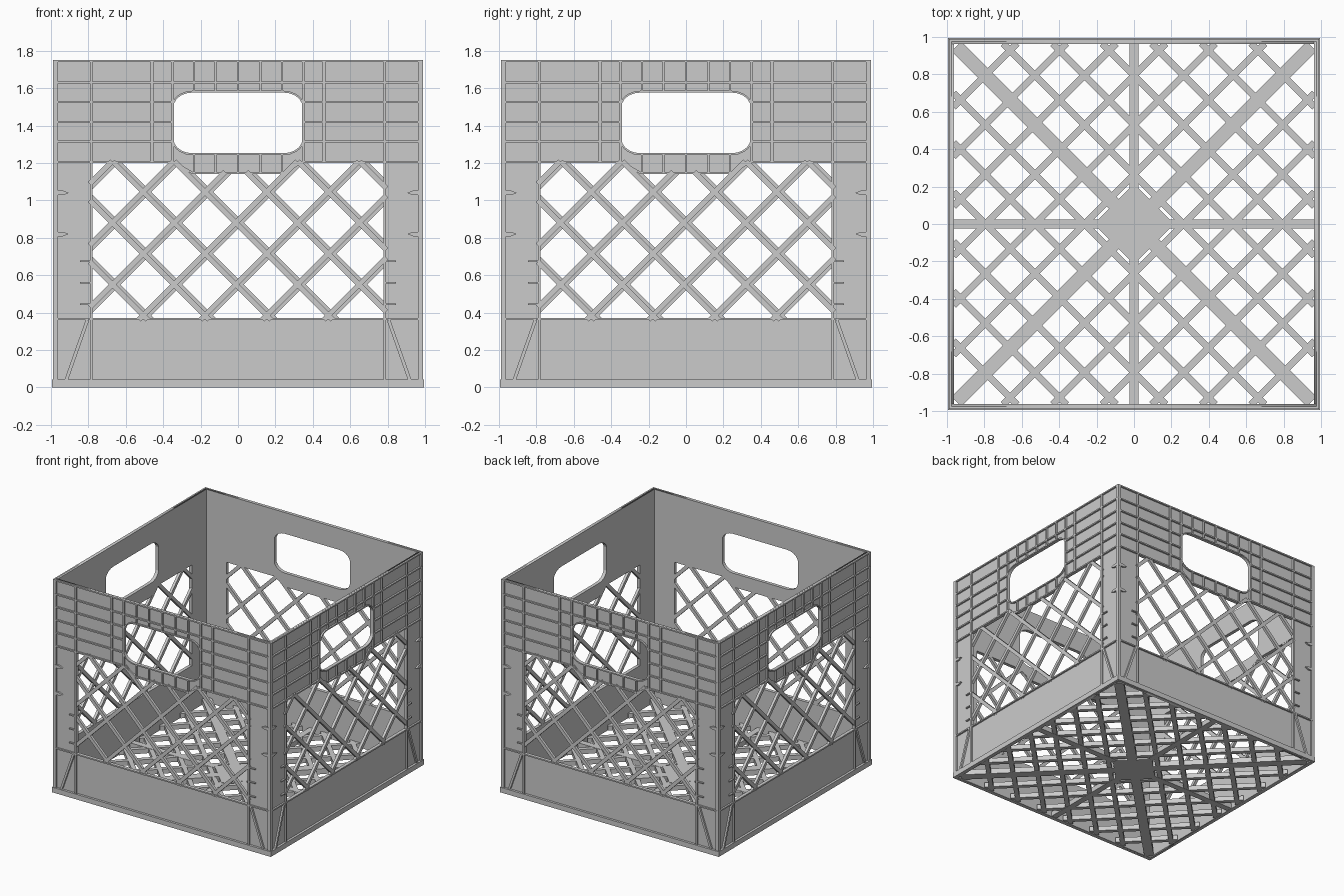
import bpy, bmesh, math
from mathutils import Vector, Matrix

if "Cube" in bpy.data.objects:
    bpy.data.objects.remove(bpy.data.objects["Cube"])

INNER, FACE, RIB = -0.962, -0.976, -0.99   # wall depths along y (front wall)
WIN_U, WIN_LO, WIN_HI = 0.785, 0.37, 1.2


def link(name, mesh):
    ob = bpy.data.objects.new(name, mesh)
    bpy.context.collection.objects.link(ob)
    return ob


def bar(bm, p, q, w, d0, d1, floor=False):
    """Rectangular bar from p to q in the wall plane (u,z) or floor plane (x,y)."""
    p, q = Vector(p), Vector(q)
    d = (q - p).normalized()
    n = Vector((-d.y, d.x)) * w / 2
    pts = [p - n, q - n, q + n, p + n]
    prism(bm, pts, d0, d1, floor)


def prism(bm, pts, d0, d1, floor=False):
    ring = [[bm.verts.new((a, b, d) if floor else (a, d, b)) for a, b in pts] for d in (d0, d1)]
    bm.faces.new(ring[0])
    bm.faces.new(ring[1][::-1])
    k = len(pts)
    for i in range(k):
        bm.faces.new((ring[0][i], ring[1][i], ring[1][(i + 1) % k], ring[0][(i + 1) % k]))


def finish(bm, name, sides=1):
    bmesh.ops.recalc_face_normals(bm, faces=bm.faces)
    me = bpy.data.meshes.new(name)
    bm.to_mesh(me)
    bm.free()
    place(me, name, sides)


def place(me, name, sides):
    names = ["front", "right", "back", "left"]
    for i in range(sides):
        ob = link(f"{names[i]}_{name}" if sides > 1 else name, me)
        ob.rotation_euler.z = i * math.pi / 2


def plate(name, loops, d0, d1):
    """Flat plate with holes, extruded between two depths, on all four walls."""
    cu = bpy.data.curves.new(name, 'CURVE')
    cu.dimensions, cu.fill_mode = '2D', 'BOTH'
    cu.extrude = abs(d1 - d0) / 2
    for pts in loops:
        sp = cu.splines.new('POLY')
        sp.points.add(len(pts) - 1)
        for s, (a, b) in zip(sp.points, pts):
            s.co = (a, b, 0, 1)
        sp.use_cyclic_u = True
    tmp = link(name + "_profile", cu)
    dg = bpy.context.evaluated_depsgraph_get()
    me = bpy.data.meshes.new_from_object(tmp.evaluated_get(dg))
    bpy.data.objects.remove(tmp)
    me.transform(Matrix.Translation((0, (d0 + d1) / 2, 0)) @ Matrix.Rotation(math.pi / 2, 4, 'X'))
    place(me, name, 4)


def handle(o=0.0):
    """Rounded hand-hole outline, grown by o."""
    pts = []
    for sx, sz, a0 in ((1, 1, 0), (-1, 1, 90), (-1, -1, 180), (1, -1, 270)):
        for k in range(6):
            a = math.radians(a0 + 18 * k)
            pts.append((sx * 0.245 + (0.1 + o) * math.cos(a),
                        1.414 + sz * 0.085 + (0.077 + o) * math.sin(a)))
    return pts


# Wall panels with lattice window and hand hole
window = [(-WIN_U, WIN_LO), (WIN_U, WIN_LO), (WIN_U, WIN_HI), (0.345, WIN_HI),
          (0.24, 1.14), (-0.24, 1.14), (-0.345, WIN_HI), (-WIN_U, WIN_HI)]
E = 0.976
plate("wall_panel", [[(-E, 0), (E, 0), (E, 1.75), (-E, 1.75)], window, handle()], INNER, FACE)
plate("handle_rim", [handle(0.01), handle()], INNER, RIB)

# Raised ribs on each wall
bm = bmesh.new()
T = 0.011
for z in (1.744, 1.63):
    bar(bm, (-0.99, z), (0.99, z), T, INNER, RIB)
bar(bm, (-0.985, 0.366), (0.985, 0.366), T, INNER, RIB)
for u in (0, 0.12, -0.12, 0.235, -0.235):
    bar(bm, (u, 1.58), (u, 1.745), T, FACE, RIB)
    bar(bm, (u, 1.142), (u, 1.247), T, FACE, RIB)
bar(bm, (-0.24, 1.145), (0.24, 1.145), T, INNER, RIB)
for s in (-1, 1):
    for z in (1.525, 1.418, 1.315, 1.205):
        bar(bm, (s * 0.35, z), (s * 0.985, z), T, INNER, RIB)
    for u, lo, hi in ((0.35, 1.2, 1.745), (0.46, 1.2, 1.745), (0.785, 0.04, 1.745), (0.982, 0.04, 1.745)):
        bar(bm, (s * u, lo), (s * u, hi), T + 0.003, INNER, RIB)
    bar(bm, (s * 0.345, 1.205), (s * 0.24, 1.145), T, INNER, RIB)
    # slanted foot braces
    bar(bm, (s * 0.805, 0.36), (s * 0.918, 0.04), 0.018, FACE, RIB)
    # stacking nubs and small ticks on the corner posts
    for z in (1.04, 0.82):
        prism(bm, [(s * 0.985, z - 0.012), (s * 0.985, z + 0.012), (s * 0.935, z + 0.012),
                   (s * 0.905, z), (s * 0.935, z - 0.012)], FACE, RIB)
    for z in (0.675, 0.56, 0.445):
        bar(bm, (s * 0.785, z), (s * 0.845, z), 0.009, FACE, RIB)
finish(bm, "wall_ribs", 4)

# Base flange round the bottom
bm = bmesh.new()
bar(bm, (-0.995, 0.021), (0.995, 0.021), 0.042, INNER, -0.995)
finish(bm, "base_flange", 4)

# Diagonal lattice in each window
bm = bmesh.new()
for s in (-1, 1):
    for k in range(-2, 6):
        c = 0.55 + 0.33 * k + 0.012 * s         # z = c + t, u = s * t
        top = WIN_HI if abs(WIN_HI - c) > 0.3 else 1.145
        t0, t1 = max(-WIN_U, WIN_LO - c), min(WIN_U, top - c)
        if t1 - t0 > 0.06:
            bar(bm, (s * (t0 - 0.008), c + t0 - 0.008), (s * (t1 + 0.008), c + t1 + 0.008),
                0.028, INNER - 0.001, -0.985)
finish(bm, "wall_lattice", 4)

# Floor: fine diagonal grid
B, H = 0.965, 0.045
bm = bmesh.new()
for s in (-1, 1):
    for k in range(-6, 7):
        if k == 0:
            continue
        c = 0.265 * k                            # y = c + s * x
        lim = sorted(((-B - c) * s, (B - c) * s))
        x0, x1 = max(-B, lim[0]), min(B, lim[1])
        bar(bm, (x0, c + s * x0), (x1, c + s * x1), 0.036, 0.004, H - 0.003, True)
finish(bm, "floor_grid")

# Floor: main diagonals, cross bars and centre plate
bm = bmesh.new()
for s in (-1, 1):
    bar(bm, (-0.95, -s * 0.95), (0.95, s * 0.95), 0.075, 0.001, H, True)
bar(bm, (-B, 0), (B, 0), 0.05, 0.002, H - 0.001, True)
bar(bm, (0, -B), (0, B), 0.05, 0.002, H - 0.001, True)
prism(bm, [(0.215, 0), (0, 0.215), (-0.215, 0), (0, -0.215)], 0, H + 0.001, True)
finish(bm, "floor_main_bars")
